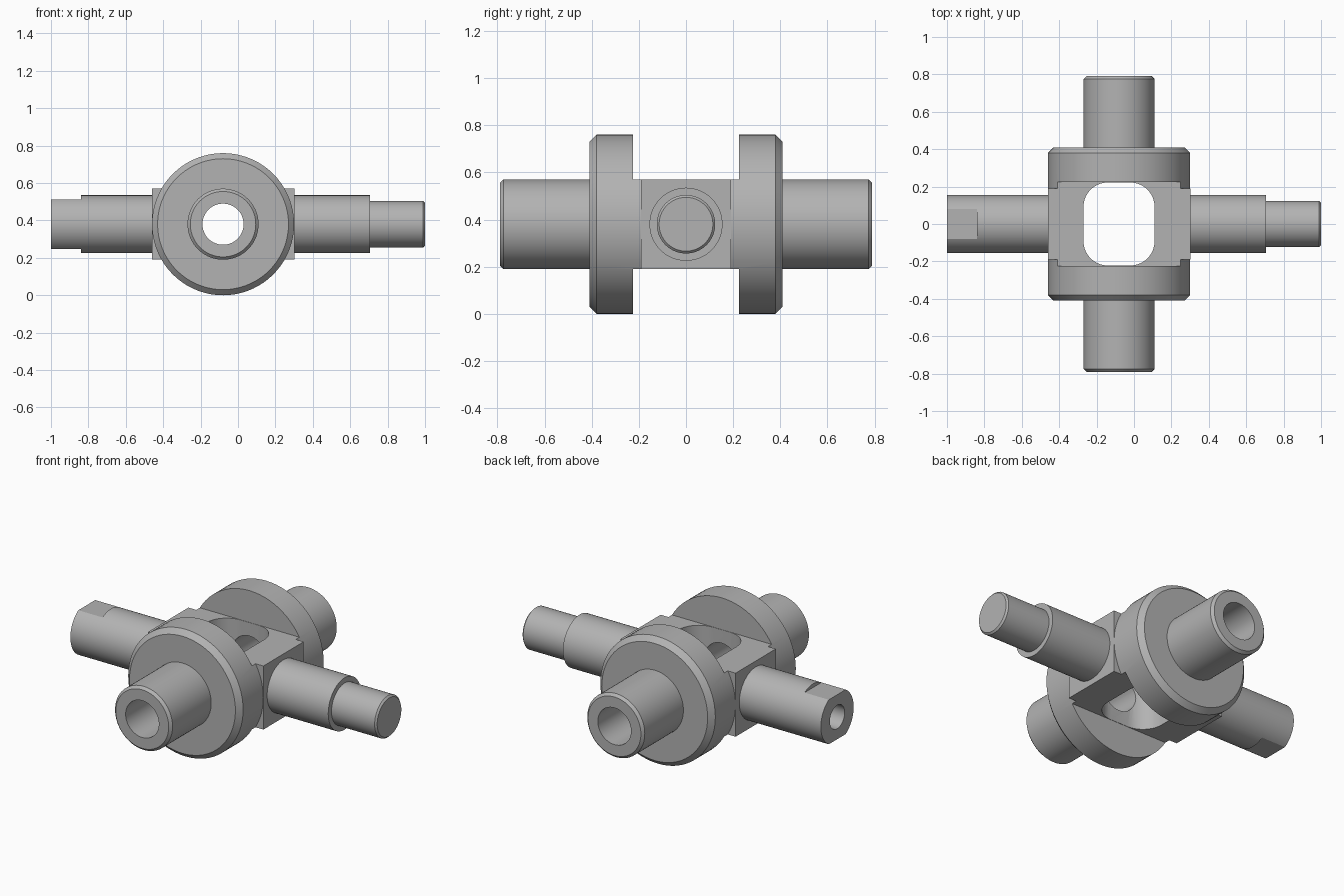
import bpy, bmesh
from math import radians, pi, cos, sin
from mathutils import Matrix

cube = bpy.data.objects.get("Cube")
if cube:
    bpy.data.objects.remove(cube, do_unlink=True)

steel = bpy.data.materials.new("machined grey steel")
steel.use_nodes = True
grey = (0.45, 0.45, 0.45, 1)
steel.diffuse_color = grey
steel.node_tree.nodes["Principled BSDF"].inputs["Base Color"].default_value = grey

ALONG_X = Matrix.Rotation(radians(90), 4, 'Y')
ALONG_Y = Matrix.Rotation(radians(-90), 4, 'X')


def finish(name, bm):
    bmesh.ops.recalc_face_normals(bm, faces=bm.faces)
    mesh = bpy.data.meshes.new(name)
    bm.to_mesh(mesh)
    bm.free()
    mesh.materials.append(steel)
    obj = bpy.data.objects.new(name, mesh)
    bpy.context.collection.objects.link(obj)
    return obj


def turned(name, profile, axis, sides=72):
    """Solid of revolution from (position, radius) pairs along an axis."""
    bm = bmesh.new()
    rings = []
    for pos, r in profile:
        rings.append([bm.verts.new((r * cos(2 * pi * i / sides),
                                    r * sin(2 * pi * i / sides), pos))
                      for i in range(sides)])
    for a, b in zip(rings, rings[1:]):
        for i in range(sides):
            j = (i + 1) % sides
            bm.faces.new((a[i], a[j], b[j], b[i]))
    bm.faces.new(rings[0])
    bm.faces.new(rings[-1])
    bm.transform(axis)
    return finish(name, bm)


def box(name, size, centre=(0, 0, 0), round_edges=0):
    bm = bmesh.new()
    bmesh.ops.create_cube(bm, size=1)
    bmesh.ops.scale(bm, vec=size, verts=bm.verts)
    if round_edges:
        upright = [e for e in bm.edges
                   if abs(e.verts[0].co.z - e.verts[1].co.z) > 0.01]
        bmesh.ops.bevel(bm, geom=upright, offset=round_edges, segments=10,
                        profile=0.5, affect='EDGES')
    bmesh.ops.translate(bm, vec=centre, verts=bm.verts)
    return finish(name, bm)


def combine(target, tool, operation):
    mod = target.modifiers.new(tool.name, 'BOOLEAN')
    mod.operation = operation
    mod.solver = 'EXACT'
    mod.object = tool
    bpy.context.view_layer.objects.active = target
    bpy.ops.object.modifier_apply(modifier=mod.name)
    bpy.data.objects.remove(tool, do_unlink=True)


# Chamfered discs with hollow trunnions on the y axis
half = [(0.41, 0.35), (0.41, 0.19), (0.775, 0.19), (0.79, 0.175)]
half = [(0.38, 0.38)] + half
profile = [(-p, r) for p, r in reversed(half)] + half
body = turned("cross_joint", profile, ALONG_Y)

# Square centre block
combine(body, box("centre_block", (0.762, 0.38, 0.4)), 'UNION')

# Slots that separate the discs above and below the block
for side in (-1, 1):
    combine(body, box("disc_slot", (1, 0.448, 0.4), (0, 0, side * 0.39)), 'DIFFERENCE')

# Stepped shaft on the left, flatted hollow shaft on the right
combine(body, turned("stepped_shaft", [(0.28, 0.155), (0.785, 0.155), (0.785, 0.124),
                                       (1.07, 0.124), (1.08, 0.114)], ALONG_X), 'UNION')
combine(body, turned("flatted_shaft", [(-0.92, 0.155), (-0.28, 0.155)], ALONG_X), 'UNION')
for side in (-1, 1):
    combine(body, box("shaft_flat", (0.2, 0.5, 0.1), (-0.86, 0, side * 0.183)), 'DIFFERENCE')

# Vertical window and bores
combine(body, box("window", (0.38, 0.444, 1), round_edges=0.13), 'DIFFERENCE')
combine(body, turned("trunnion_bore", [(-1, 0.11), (1, 0.11)], ALONG_Y, 48), 'DIFFERENCE')
combine(body, turned("shaft_bore", [(-1, 0.07), (-0.1, 0.07)], ALONG_X, 40), 'DIFFERENCE')

# Place and shade
body.location = (-0.08, 0, 0.38)
for o in bpy.context.selected_objects:
    o.select_set(False)
body.select_set(True)
bpy.context.view_layer.objects.active = body
bpy.ops.object.shade_smooth_by_angle(angle=radians(25))
